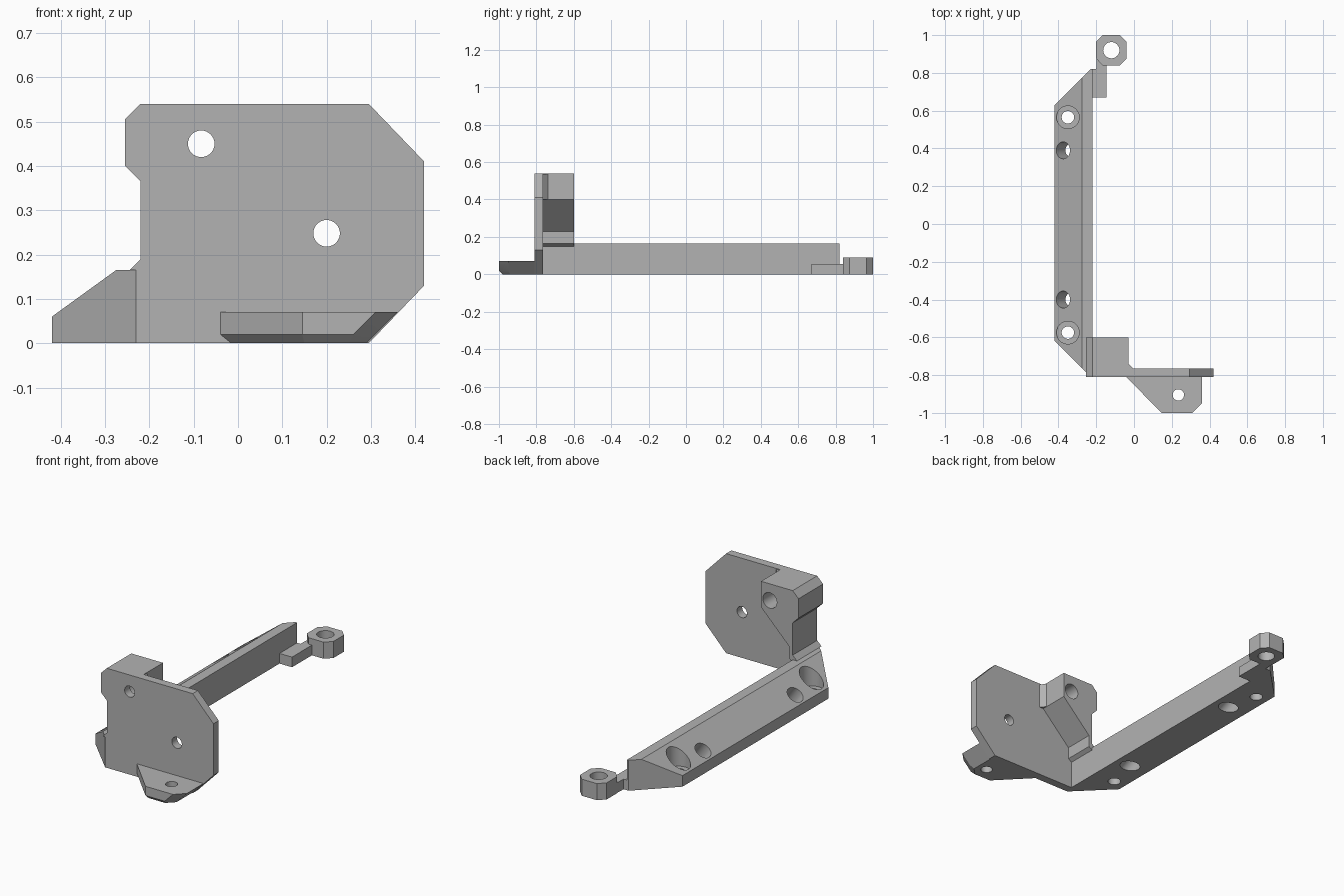
import bpy, bmesh, math
from mathutils import Vector

if "Cube" in bpy.data.objects:
    bpy.data.objects.remove(bpy.data.objects["Cube"], do_unlink=True)

grey = bpy.data.materials.new("grey_plastic")
grey.use_nodes = True
COLOUR = (0.45, 0.45, 0.45, 1)
grey.diffuse_color = COLOUR
grey.node_tree.nodes["Principled BSDF"].inputs["Base Color"].default_value = COLOUR


def loft(name, loops):
    """Solid skinned through matching closed loops, capped at both ends."""
    bm = bmesh.new()
    rings = [[bm.verts.new(p) for p in loop] for loop in loops]
    for a, b in zip(rings, rings[1:]):
        for i in range(len(a)):
            j = (i + 1) % len(a)
            bm.faces.new((a[i], a[j], b[j], b[i]))
    bm.faces.new(rings[0])
    bm.faces.new(rings[-1])
    bmesh.ops.recalc_face_normals(bm, faces=bm.faces)
    mesh = bpy.data.meshes.new(name)
    bm.to_mesh(mesh)
    bm.free()
    obj = bpy.data.objects.new(name, mesh)
    bpy.context.collection.objects.link(obj)
    mesh.materials.append(grey)
    return obj


def plan(pts, z):
    return [(x, y, z) for x, y in pts]


def section(pts, y):
    return [(x, y, z) for x, z in pts]


def upright(name, pts, low, high):
    return loft(name, [plan(pts, low), plan(pts, high)])


def along_y(name, pts, front, back):
    return loft(name, [section(pts, front), section(pts, back)])


def combine(obj, tool, operation="DIFFERENCE"):
    """Apply a boolean and remove the tool."""
    mod = obj.modifiers.new("cut", "BOOLEAN")
    mod.operation, mod.object, mod.solver = operation, tool, "EXACT"
    deps = bpy.context.evaluated_depsgraph_get()
    mesh = bpy.data.meshes.new_from_object(obj.evaluated_get(deps))
    obj.modifiers.clear()
    obj.data = mesh
    bpy.data.objects.remove(tool, do_unlink=True)


def drill(obj, start, end, radius):
    start, end = Vector(start), Vector(end)
    turn = (end - start).to_track_quat("Z", "Y")
    circle = [turn @ Vector((radius * math.cos(a), radius * math.sin(a), 0))
              for a in (math.tau * i / 32 for i in range(32))]
    combine(obj, loft("drill", [[c + start for c in circle], [c + end for c in circle]]))


# Long rail with a sloped outer face and clipped ends
rail = along_y("rail", [(-0.42, 0), (-0.42, 0.06), (-0.275, 0.165),
                        (-0.22, 0.165), (-0.22, 0)], -0.81, 0.82)
for side, end in ((-1, 0.81), (1, 0.82)):
    clip = [(-0.23, side * end), (-0.43, side * (end - 0.2)),
            (-0.6, side * (end - 0.2)), (-0.6, side * (end + 0.1)),
            (-0.23, side * (end + 0.1))]
    combine(rail, upright("clip", clip, -0.1, 0.3))

# Counterbored vertical holes, and holes square to the slope
for y in (-0.575, 0.565):
    drill(rail, (-0.35, y, -0.1), (-0.35, y, 0.3), 0.033)
    drill(rail, (-0.35, y, 0.04), (-0.35, y, 0.3), 0.06)
slope_normal = Vector((-0.105, 0, 0.145)).normalized()
for y in (-0.4, 0.39):
    middle = Vector((-0.375, y, 0.0925))
    drill(rail, middle + slope_normal * 0.15, middle - slope_normal * 0.25, 0.045)

# Upright front plate
plate = along_y("front_plate", [
    (-0.22, 0), (0.295, 0), (0.42, 0.13), (0.42, 0.41), (0.295, 0.54),
    (-0.22, 0.54), (-0.255, 0.505), (-0.255, 0.4), (-0.22, 0.365),
    (-0.22, 0.19), (-0.245, 0.165), (-0.22, 0.165)], -0.81, -0.765)
for x, z in ((-0.083, 0.45), (0.2, 0.248)):
    drill(plate, (x, -0.9, z), (x, -0.7, z), 0.03)

# Bracket block behind the plate, with a sloped underside
block = along_y("bracket_block", [
    (-0.22, 0.15), (-0.2, 0.165), (-0.2, 0.23), (-0.03, 0.4), (-0.03, 0.54),
    (-0.22, 0.54), (-0.255, 0.505), (-0.255, 0.4), (-0.22, 0.365),
    (-0.22, 0.19), (-0.245, 0.165), (-0.22, 0.165)], -0.765, -0.6)
drill(block, (-0.083, -0.8, 0.45), (-0.083, -0.5, 0.45), 0.042)
fillet = upright("corner_fillet", [(-0.03, -0.765), (-0.005, -0.765), (-0.03, -0.738)],
                 0.4, 0.535)

# Front mounting ear with a chamfered lower edge
ear = loft("front_ear", [
    plan([(-0.015, -0.81), (0.15, -0.98), (0.25, -0.98), (0.29, -0.94), (0.29, -0.81)], 0),
    plan([(-0.04, -0.81), (0.145, -1), (0.26, -1), (0.31, -0.95), (0.31, -0.81)], 0.02),
    plan([(-0.04, -0.81), (0.145, -1), (0.31, -1), (0.36, -0.95), (0.36, -0.81)], 0.07)])
drill(ear, (0.235, -0.905, -0.1), (0.235, -0.905, 0.2), 0.03)

# Rear eyelet and its connecting arm
eyelet_pts = []
for sx, sy, flip in ((1, 1, 0), (-1, 1, 1), (-1, -1, 0), (1, -1, 1)):
    pair = [(0.08, 0.045), (0.045, 0.08)]
    for dx, dy in (reversed(pair) if flip else pair):
        eyelet_pts.append((-0.12 + sx * dx, 0.92 + sy * dy))
eyelet = upright("rear_eyelet", eyelet_pts, 0, 0.09)
drill(eyelet, (-0.12, 0.92, -0.1), (-0.12, 0.92, 0.2), 0.043)
arm = upright("eyelet_arm", [(-0.22, 0.67), (-0.145, 0.67), (-0.145, 0.842),
                             (-0.165, 0.842), (-0.198, 0.875), (-0.2, 0.82),
                             (-0.22, 0.82)], 0, 0.055)

# Smooth bores, crisp edges
for obj in (rail, plate, block, fillet, ear, eyelet, arm):
    bpy.ops.object.select_all(action="DESELECT")
    obj.select_set(True)
    bpy.context.view_layer.objects.active = obj
    bpy.ops.object.shade_smooth_by_angle(angle=math.radians(25))
